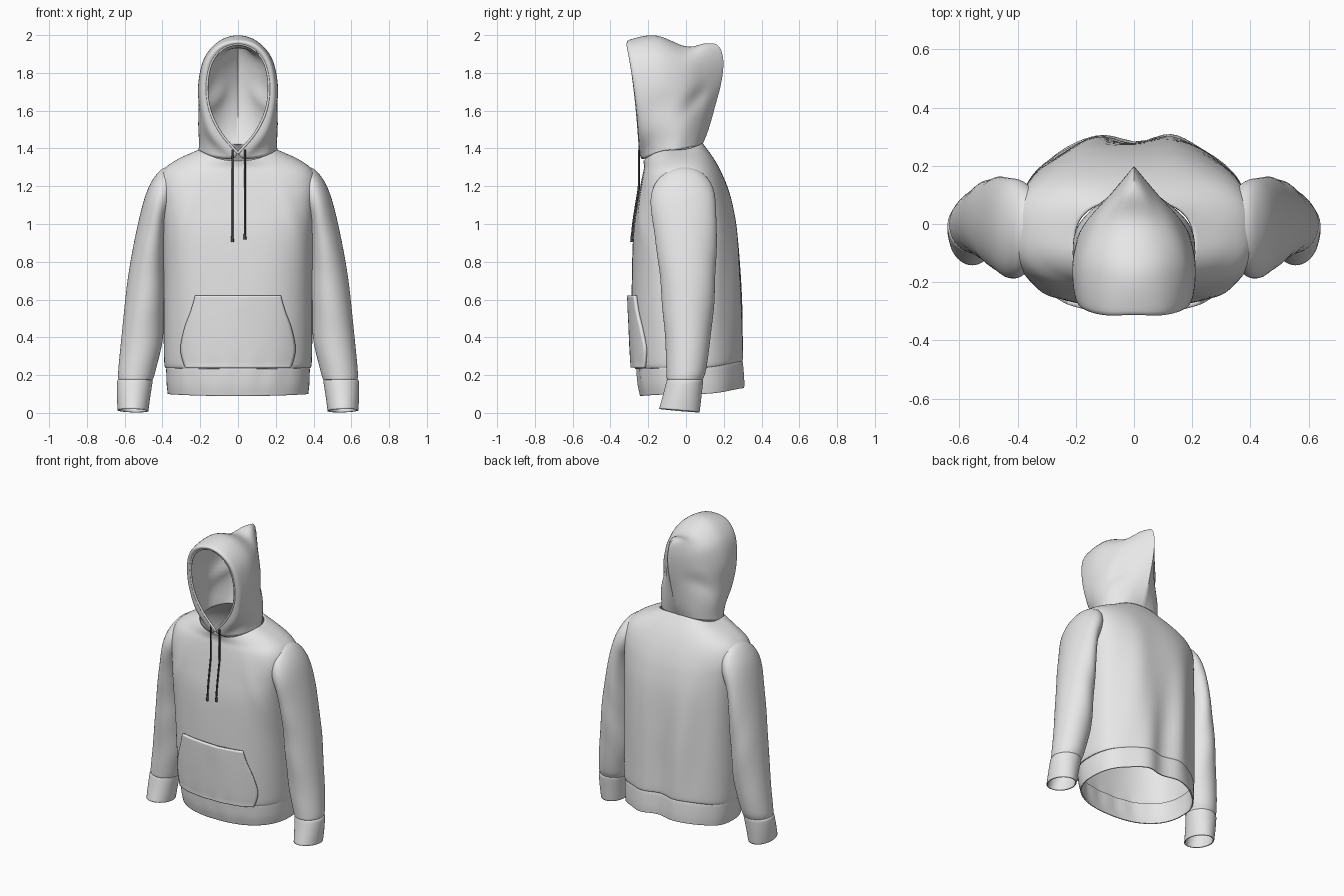
import bpy, bmesh, math
from mathutils import Vector
from mathutils.bvhtree import BVHTree

if "Cube" in bpy.data.objects:
    bpy.data.objects.remove(bpy.data.objects["Cube"])


def material(name, value):
    m = bpy.data.materials.new(name)
    m.diffuse_color = (value, value, value, 1)
    m.use_nodes = True
    m.node_tree.nodes["Principled BSDF"].inputs["Base Color"].default_value = m.diffuse_color
    return m


cloth = material("off white cloth", 0.9)
cord = material("dark cord", 0.06)


def spline(keys, steps):
    """Smooth interpolation through a list of equal-length tuples."""
    out, n = [], len(keys)
    for i in range(n - 1):
        p = [Vector(keys[min(max(j, 0), n - 1)]) for j in range(i - 1, i + 3)]
        for s in range(steps):
            t = s / steps
            out.append(0.5 * (2 * p[1] + (p[2] - p[0]) * t
                              + (2 * p[0] - 5 * p[1] + 4 * p[2] - p[3]) * t * t
                              + (3 * p[1] - p[0] - 3 * p[2] + p[3]) * t ** 3))
    return out + [Vector(keys[-1])]


def loft(name, rows, closed, thick, mat=cloth):
    """Skin rows of points into a cloth shell."""
    bm = bmesh.new()
    grid = [[bm.verts.new(p) for p in r] for r in rows]
    n = len(rows[0])
    for a, b in zip(grid, grid[1:]):
        for i in range(n if closed else n - 1):
            j = (i + 1) % n
            bm.faces.new((a[i], a[j], b[j], b[i]))
    bmesh.ops.remove_doubles(bm, verts=bm.verts, dist=0.0005)
    bmesh.ops.recalc_face_normals(bm, faces=bm.faces)
    tree = BVHTree.FromBMesh(bm)
    me = bpy.data.meshes.new(name)
    bm.to_mesh(me)
    bm.free()
    ob = bpy.data.objects.new(name, me)
    bpy.context.collection.objects.link(ob)
    me.materials.append(mat)
    if thick:
        m = ob.modifiers.new("thickness", 'SOLIDIFY')
        m.thickness, m.offset = thick, 0
    bpy.ops.object.select_all(action='DESELECT')
    ob.select_set(True)
    bpy.context.view_layer.objects.active = ob
    bpy.ops.object.shade_smooth_by_angle(angle=math.radians(50))
    return tree


def spow(v, p):
    return math.copysign(abs(v) ** p, v)


def bump(v, centre, width):
    return math.exp(-((v - centre) / width) ** 2)


# Torso: z at front, side and back, half width, front y, back y, front squareness
torso_keys = [
    (.090, .10, .135, .368, -.240, .296, .85), (.15, .155, .185, .374, -.252, .296, .85),
    (.225, .23, .265, .376, -.258, .290, .85), (.24, .245, .28, .374, -.258, .284, .85),
    (.255, .26, .295, .386, -.272, .290, .85), (.45, .45, .45, .39, -.282, .288, .82),
    (.70, .70, .70, .39, -.283, .284, .74), (.95, .95, .95, .395, -.275, .270, .62),
    (1.10, 1.10, 1.10, .405, -.255, .245, .58), (1.20, 1.20, 1.20, .415, -.238, .215, .62),
    (1.26, 1.28, 1.28, .395, -.226, .180, .7), (1.30, 1.338, 1.35, .32, -.218, .140, .8),
    (1.335, 1.39, 1.425, .205, -.222, .085, .85)]
rows = []
for zf, zs, zb, w, yf, yb, pf in spline(torso_keys, 6):
    row = []
    for k in range(96):
        c, s = math.cos(k * math.tau / 96), math.sin(k * math.tau / 96)
        p = .8 if s > 0 else pf
        x = w * spow(c, p)
        y = (yf + yb) / 2 + (yb - yf) / 2 * spow(s, p)
        z = zs + ((zb if s > 0 else zf) - zs) * s * s
        low = max(0, min(1, (1.3 - z) / .8))
        if s > 0:   # hanging folds on the back
            y -= s * low * (.014 * math.cos(x * 21) + .004 * math.sin(x * 33 + z * 5))
        else:       # soft drag folds at the chest sides and over the hem
            y -= s * (-.008 * bump(abs(x) + .35 * (z - 1), .3, .04) * bump(z, 1.0, .2)
                      + .003 * math.cos(x * 50) * bump(z, .2, .08))
        row.append((x, y, z))
    rows.append(row)
torso_tree = loft("torso", rows, True, .008)

# Sleeves: inner x z, outer x z, front y, back y (cuff at the end)
sleeve_keys = [
    (.335, 1.10, .345, 1.305, -.12, .11), (.365, 1.04, .41, 1.28, -.175, .145),
    (.383, .98, .475, 1.18, -.182, .155), (.388, .85, .528, .99, -.158, .158),
    (.392, .62, .578, .72, -.130, .150), (.402, .40, .611, .42, -.108, .128),
    (.437, .235, .629, .235, -.10, .103), (.452, .185, .630, .185, -.098, .088),
    (.456, .175, .626, .175, -.095, .083), (.456, .165, .636, .165, -.10, .086),
    (.468, .09, .637, .09, -.118, .078), (.478, .010, .633, .014, -.138, .068)]
for side, label in ((1, "right_sleeve"), (-1, "left_sleeve")):
    rows = []
    for xi, zi, xo, zo, y0, y1 in spline(sleeve_keys, 6):
        row = []
        for k in range(48):
            a = k * math.tau / 48
            c, s = math.cos(a), math.sin(a)
            fold = 1 + .018 * math.sin(zi * 21 + 2 * a) * bump(zi, .6, .3)
            x = (xi + xo) / 2 + (xo - xi) / 2 * c * (fold if c < 0 else 1)
            z = (zi + zo) / 2 + (zo - zi) / 2 * c - .009 * s * bump(zi, 0, .1)
            y = (y0 + y1) / 2 + (y1 - y0) / 2 * s * fold
            row.append((side * x, y, z))
        rows.append(row)
    loft(label, rows, True, .008)

# Hood: arches from the face opening to the back fold, neck to crown
arches = [
    [(0, -.242, 1.375), (.09, -.249, 1.48), (.148, -.259, 1.6), (.164, -.273, 1.73),
     (.142, -.289, 1.85), (.083, -.300, 1.925), (0, -.301, 1.952)],
    [(.035, -.228, 1.345), (.145, -.235, 1.47), (.188, -.243, 1.6), (.196, -.259, 1.73),
     (.170, -.281, 1.86), (.10, -.298, 1.945), (0, -.297, 1.972)],
    [(.15, -.18, 1.36), (.200, -.14, 1.5), (.204, -.13, 1.63), (.204, -.13, 1.75),
     (.172, -.14, 1.88), (.095, -.15, 1.965), (0, -.16, 1.994)],
    [(.205, -.06, 1.388), (.195, -.02, 1.5), (.178, -.01, 1.63), (.160, 0, 1.75),
     (.130, 0, 1.86), (.07, 0, 1.918), (0, 0, 1.936)],
    [(.13, .052, 1.412), (.112, .07, 1.5), (.088, .09, 1.63), (.076, .105, 1.75),
     (.062, .11, 1.86), (.036, .105, 1.935), (0, .10, 1.952)],
    [(0, .083, 1.42), (0, .115, 1.5), (0, .152, 1.63), (0, .183, 1.75),
     (0, .194, 1.85), (0, .182, 1.92), (0, .155, 1.950)]]
full = [a + [(-x, y, z) for x, y, z in a[-2::-1]] for a in arches]
curves = [spline(a, 5) for a in full]
columns = [spline([c[i] for c in curves], 6) for i in range(len(curves[0]))]
for col in columns:     # slanting creases on the cheeks of the hood
    for p in col:
        depth = bump(p.y, .06, .07) * bump(p.z - .8 * p.y, 1.62, .05)
        p.x *= 1 - .14 * depth
loft("hood", columns, False, .008)


def tube(name, path, radii, mat, sides=10):
    """Round tube along a path, with one radius per point."""
    rows = []
    for i, p in enumerate(path):
        d = (path[min(i + 1, len(path) - 1)] - path[max(i - 1, 0)]).normalized()
        u = d.orthogonal().normalized()
        v = d.cross(u)
        rows.append([p + radii[i] * (math.cos(k * math.tau / sides) * u
                                     + math.sin(k * math.tau / sides) * v)
                     for k in range(sides)])
    loft(name, rows, True, 0, mat)


# Hem of the face opening: a rolled edge around the hood
edge = curves[0]
tube("hood_opening_trim", edge, [.007] * len(edge), cloth)


def front_y(x, z):
    hit = torso_tree.ray_cast(Vector((x, -2, z)), Vector((0, 1, 0)))[0]
    return hit.y if hit else -.2


# Front pocket: sheet draped just off the torso
outline = [(.276, .240), (.292, .29), (.299, .35), (.279, .45), (.247, .54), (.224, .622)]
rows = []
for w, z in spline(outline, 5):
    row = []
    for k in range(41):
        u = k / 20 - 1
        sag = .006 * bump(u, .15, .3) * bump(z, .62, .12)
        row.append((u * w, front_y(u * w, max(z, .262)) - .012 - sag, z))
    rows.append(row)
loft("front_pocket", rows, False, .020)

# Drawstrings with knotted tips
for x, end, label in ((-.03, .905, "left_drawstring"), (.036, .917, "right_drawstring")):
    path, radii = [], []
    for k in range(31):
        z = 1.395 + (end - 1.395) * k / 30
        path.append(Vector((x, min(front_y(x, min(z, 1.32)) - .010, -.250), z)))
        radii.append(.008 if k >= 29 else .0055)
    tube(label, path, radii, cord)
